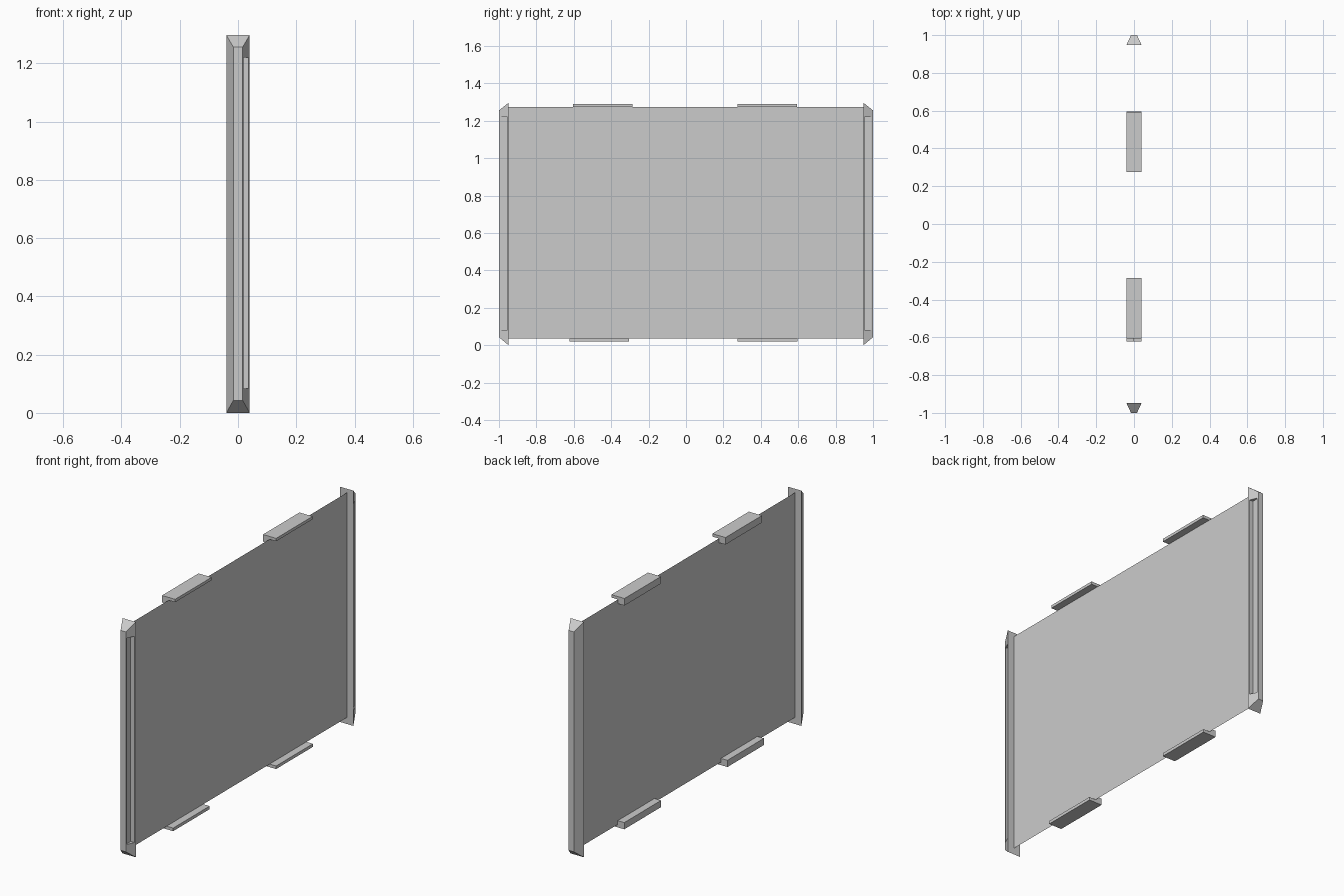
import bpy, bmesh

cube = bpy.data.objects.get("Cube")
if cube:
    bpy.data.objects.remove(cube, do_unlink=True)

# Single grey finish
grey = bpy.data.materials.new("light grey")
grey.use_nodes = True
GREY = (0.6, 0.6, 0.6, 1)
grey.diffuse_color = GREY
grey.node_tree.nodes["Principled BSDF"].inputs["Base Color"].default_value = GREY


def finish(name, bm):
    """Turn a bmesh into a flat shaded object."""
    bmesh.ops.recalc_face_normals(bm, faces=bm.faces)
    mesh = bpy.data.meshes.new(name)
    bm.to_mesh(mesh)
    bm.free()
    mesh.materials.append(grey)
    obj = bpy.data.objects.new(name, mesh)
    bpy.context.collection.objects.link(obj)
    return obj


def extrude_profile(name, profile, y0, y1):
    """Extrude an x/z outline along y."""
    bm = bmesh.new()
    face = bm.faces.new([bm.verts.new((x, y0, z)) for x, z in profile])
    moved = bmesh.ops.extrude_face_region(bm, geom=[face])["geom"]
    verts = [v for v in moved if isinstance(v, bmesh.types.BMVert)]
    bmesh.ops.translate(bm, verts=verts, vec=(0, y1 - y0, 0))
    return finish(name, bm)


def box(name, x0, x1, y0, y1, z0, z1):
    return extrude_profile(name, [(x0, z0), (x1, z0), (x1, z1), (x0, z1)], y0, y1)


def end_cap(name, side):
    """Tapered end rail with a long slot along its +x flank."""
    bm = bmesh.new()
    rings = []
    for y, half, z0, z1 in ((0.948, 0.04, 0, 1.297), (1, 0.016, 0.043, 1.256)):
        corners = [(-half, z0), (half, z0), (half, z1), (-half, z1)]
        rings.append([bm.verts.new((x, y * side, z)) for x, z in corners])
    for ring in rings:
        bm.faces.new(ring)
    for i in range(4):
        j = (i + 1) % 4
        bm.faces.new([rings[0][i], rings[0][j], rings[1][j], rings[1][i]])
    cap = finish(name, bm)

    # Slot cutter
    ya, yb = sorted((0.955 * side, 0.993 * side))
    cutter = box(name + "_slot_cutter", 0.014, 0.06, ya, yb, 0.083, 1.22)
    cutter.hide_render = True
    cutter.hide_set(True)
    cutter.display_type = 'WIRE'
    cut = cap.modifiers.new("slot", 'BOOLEAN')
    cut.operation = 'DIFFERENCE'
    cut.solver = 'EXACT'
    cut.object = cutter


# Thin sheet between the end caps
sheet = bmesh.new()
sheet.faces.new([sheet.verts.new((0, y, z)) for y, z in
                 ((-0.95, 0.035), (0.95, 0.035), (0.95, 1.275), (-0.95, 1.275))])
finish("panel", sheet)

end_cap("front_end_cap", -1)
end_cap("back_end_cap", 1)


def clip(name, y0, y1, edge, inner, leg):
    """L-shaped clip: a plate over the panel edge and a leg behind it."""
    profile = [(-0.04, edge), (0.04, edge), (0.04, inner),
               (0, inner), (0, leg), (-0.04, leg)]
    extrude_profile(name, profile, y0, y1)


# Edge clips
clip("top_front_clip", -0.605, -0.287, 1.291, 1.275, 1.252)
clip("top_back_clip", 0.275, 0.593, 1.291, 1.275, 1.252)
clip("bottom_front_clip", -0.622, -0.304, 0.019, 0.036, 0.056)
clip("bottom_back_clip", 0.275, 0.595, 0.019, 0.036, 0.056)
